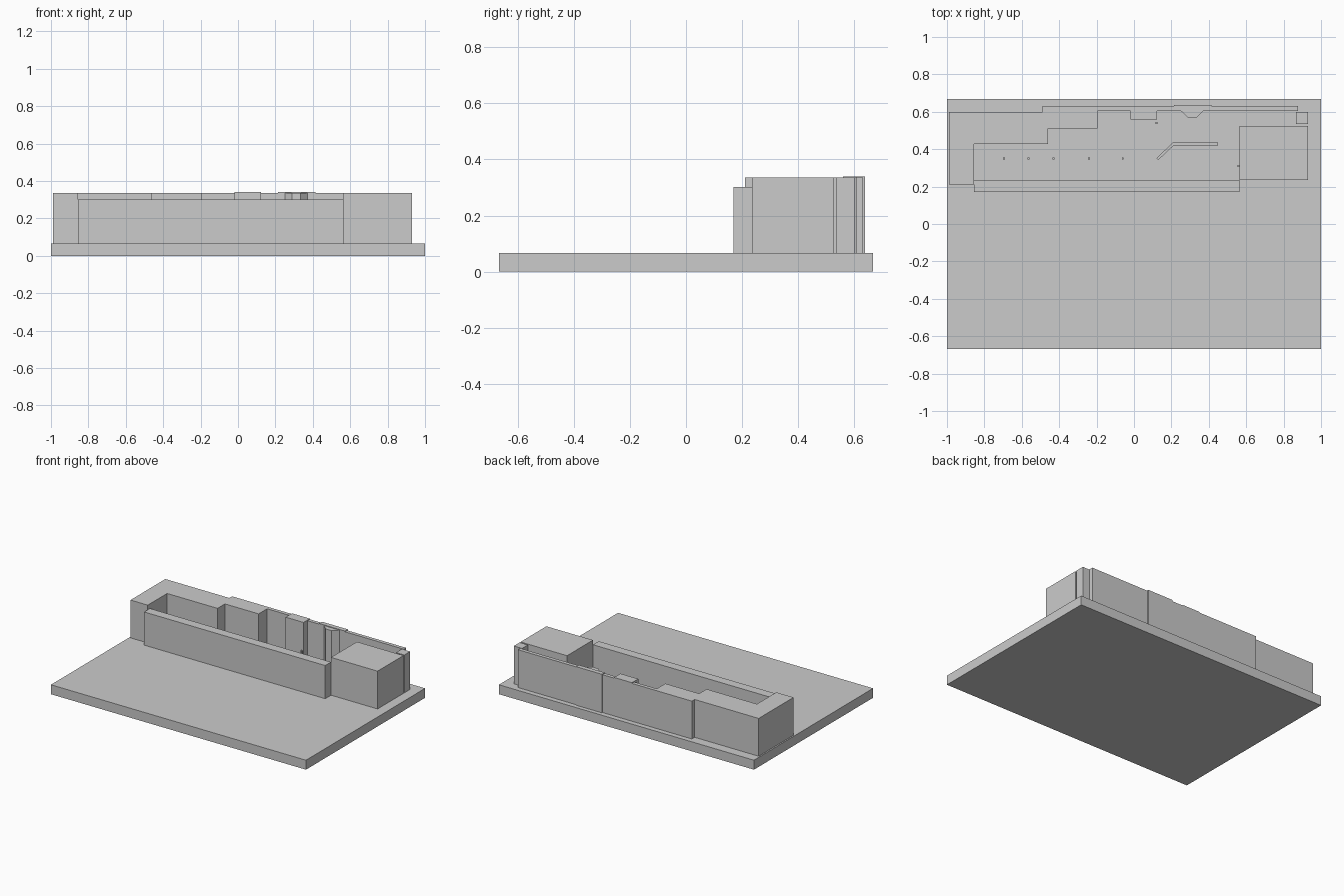
import bpy, bmesh

if "Cube" in bpy.data.objects:
    bpy.data.objects.remove(bpy.data.objects["Cube"])

BASE_TOP = 0.067


def prism(name, outline, z0, z1):
    """Extrude a plan outline (counter-clockwise) from z0 to z1."""
    bm = bmesh.new()
    face = bm.faces.new([bm.verts.new((x, y, z0)) for x, y in outline])
    grown = bmesh.ops.extrude_face_region(bm, geom=[face], use_keep_orig=True)
    top = [v for v in grown["geom"] if isinstance(v, bmesh.types.BMVert)]
    bmesh.ops.translate(bm, verts=top, vec=(0, 0, z1 - z0))
    bmesh.ops.recalc_face_normals(bm, faces=bm.faces)
    mesh = bpy.data.meshes.new(name)
    bm.to_mesh(mesh)
    bm.free()
    obj = bpy.data.objects.new(name, mesh)
    bpy.context.collection.objects.link(obj)
    return obj


def box(name, x0, x1, y0, y1, z0, z1):
    return prism(name, [(x0, y0), (x1, y0), (x1, y1), (x0, y1)], z0, z1)


# Site slab
box("base_slab", -1, 1, -0.667, 0.667, 0, BASE_TOP)

# Long low front wing and taller right-hand block
box("front_wing", -0.855, 0.565, 0.17, 0.235, BASE_TOP, 0.302)
box("right_block", 0.565, 0.93, 0.235, 0.525, BASE_TOP, 0.335)
box("corner_block", 0.865, 0.93, 0.535, 0.6, BASE_TOP, 0.335)

# Left wing and stepped rear wing with its projecting bays
prism("rear_wing", [
    (-0.99, 0.21), (-0.855, 0.21), (-0.855, 0.427), (-0.46, 0.427),
    (-0.46, 0.51), (-0.195, 0.51), (-0.195, 0.605), (-0.018, 0.605),
    (-0.018, 0.56), (0.122, 0.56), (0.122, 0.605), (0.25, 0.605),
    (0.288, 0.57), (0.335, 0.57), (0.372, 0.605), (0.877, 0.605),
    (0.877, 0.631), (-0.488, 0.631), (-0.488, 0.6), (-0.99, 0.6)],
    BASE_TOP, 0.335)

# Thin raised roof pieces over the rear bays
box("bay_roof", -0.018, 0.122, 0.56, 0.631, 0.335, 0.34)
box("rear_roof_cap", 0.213, 0.415, 0.605, 0.637, BASE_TOP, 0.34)

# Low courtyard screen wall with an angled end
prism("courtyard_screen", [
    (0.13, 0.342), (0.212, 0.42), (0.45, 0.42), (0.45, 0.435),
    (0.207, 0.435), (0.12, 0.352)], BASE_TOP, 0.15)

# Small courtyard posts
posts = [(x, 0.35) for x in (-0.695, -0.565, -0.43, -0.24, -0.06)]
posts += [(0.12, 0.54), (0.558, 0.31)]
for i, (x, y) in enumerate(posts):
    box(f"courtyard_post_{i + 1}", x - 0.005, x + 0.005,
        y - 0.005, y + 0.005, BASE_TOP, 0.148)
